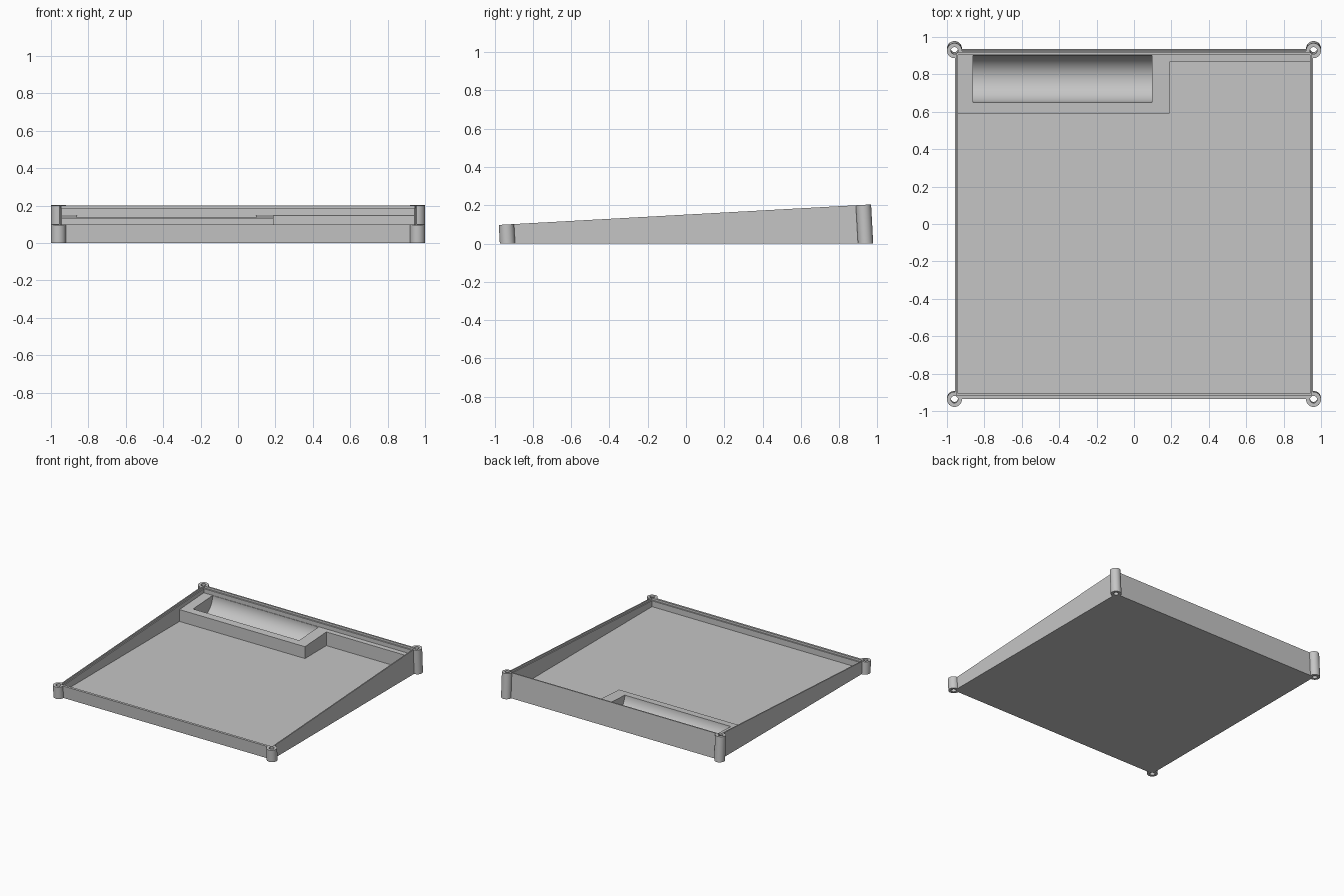
import bpy, bmesh, math

if "Cube" in bpy.data.objects:
    bpy.data.objects.remove(bpy.data.objects["Cube"], do_unlink=True)

SLOPE = 0.055      # tilt of the rim plane
FLOOR = 0.037
SHELF = 0.05       # shelf depth below the rim


def rim(y):
    return 0.151 + SLOPE * y


grey = bpy.data.materials.new("plain_grey")
grey.use_nodes = True
colour = (0.56, 0.56, 0.56, 1)
grey.diffuse_color = colour
grey.node_tree.nodes["Principled BSDF"].inputs["Base Color"].default_value = colour


def loft(name, low, high):
    """Closed solid between two matching rings of points."""
    bm = bmesh.new()
    a = [bm.verts.new(p) for p in low]
    b = [bm.verts.new(p) for p in high]
    bm.faces.new(a[::-1])
    bm.faces.new(b)
    n = len(a)
    for i in range(n):
        j = (i + 1) % n
        bm.faces.new((a[i], a[j], b[j], b[i]))
    bmesh.ops.recalc_face_normals(bm, faces=bm.faces)
    mesh = bpy.data.meshes.new(name)
    bm.to_mesh(mesh)
    bm.free()
    mesh.materials.append(grey)
    obj = bpy.data.objects.new(name, mesh)
    bpy.context.collection.objects.link(obj)
    return obj


def prism(name, x0, x1, profile):
    return loft(name, [(x0, y, z) for y, z in profile], [(x1, y, z) for y, z in profile])


def leaning_post(name, cx, cy, r, extra=0.0, sides=48):
    """Round post square to the rim plane, cut level at the bottom."""
    low, high = [], []
    for i in range(sides):
        t = 2 * math.pi * i / sides
        x, y = cx + r * math.cos(t), cy + r * math.sin(t)
        low.append((x, y + SLOPE * extra, -extra))
        top = (rim(y) + extra) / (1 + SLOPE ** 2)
        high.append((x, y - SLOPE * top, top))
    return loft(name, low, high)


# Wedge-shaped tray body
front, back = -0.93, 0.936
tray = prism("tray", -0.957, 0.957, [
    (front, 0), (back, 0),
    (back - SLOPE * rim(back), rim(back - SLOPE * rim(back))),
    (front - SLOPE * rim(front), rim(front - SLOPE * rim(front)))])

helpers = []


def combine(helper, operation):
    helper.hide_render = True
    mod = tray.modifiers.new(helper.name, "BOOLEAN")
    mod.operation = operation
    mod.solver = "EXACT"
    mod.object = helper
    helpers.append(helper)


# Corner posts
corners = [(x, y) for x in (-0.96, 0.96) for y in (-0.9325, 0.938)]
for cx, cy in corners:
    combine(leaning_post("corner_post", cx, cy, 0.04), "UNION")

# Space above the shelf, main well, and the well beside the wide shelf
combine(prism("upper_space", -0.94, 0.94, [
    (-0.905, rim(-0.905) - SHELF), (0.903, rim(0.903) - SHELF),
    (0.903, 0.4), (-0.905, 0.4)]), "DIFFERENCE")
combine(prism("main_well", -0.94, 0.94, [
    (-0.905, FLOOR), (0.59, FLOOR), (0.59, 0.3), (-0.905, 0.3)]), "DIFFERENCE")
combine(prism("side_well", 0.19, 0.94, [
    (0.5, FLOOR), (0.865, FLOOR), (0.865, 0.3), (0.5, 0.3)]), "DIFFERENCE")

# Stepped lip for a lid
combine(prism("lid_step", -0.948, 0.948, [
    (-0.917, rim(-0.917) - 0.017), (0.914, rim(0.914) - 0.017),
    (0.914, 0.4), (-0.917, 0.4)]), "DIFFERENCE")

# Half-round trough in the wide shelf
trough_y, trough_r = 0.775, 0.125
trough_z = rim(trough_y) - SHELF
arc = [(trough_y + trough_r * math.cos(2 * math.pi * i / 64),
        trough_z + trough_r * math.sin(2 * math.pi * i / 64)) for i in range(64)]
combine(prism("trough", -0.86, 0.095, arc), "DIFFERENCE")

# Screw holes through the posts
for cx, cy in corners:
    combine(leaning_post("screw_hole", cx, cy, 0.019, 0.1, 32), "DIFFERENCE")

# Bake the result and drop the helpers
deps = bpy.context.evaluated_depsgraph_get()
deps.update()
baked = bpy.data.meshes.new_from_object(tray.evaluated_get(deps))
tray.modifiers.clear()
tray.data = baked
baked.materials.clear()
baked.materials.append(grey)
for poly in baked.polygons:
    poly.material_index = 0
for helper in helpers:
    bpy.data.objects.remove(helper, do_unlink=True)

bpy.ops.object.select_all(action="DESELECT")
tray.select_set(True)
bpy.context.view_layer.objects.active = tray
bpy.ops.object.shade_smooth_by_angle(angle=math.radians(30))
